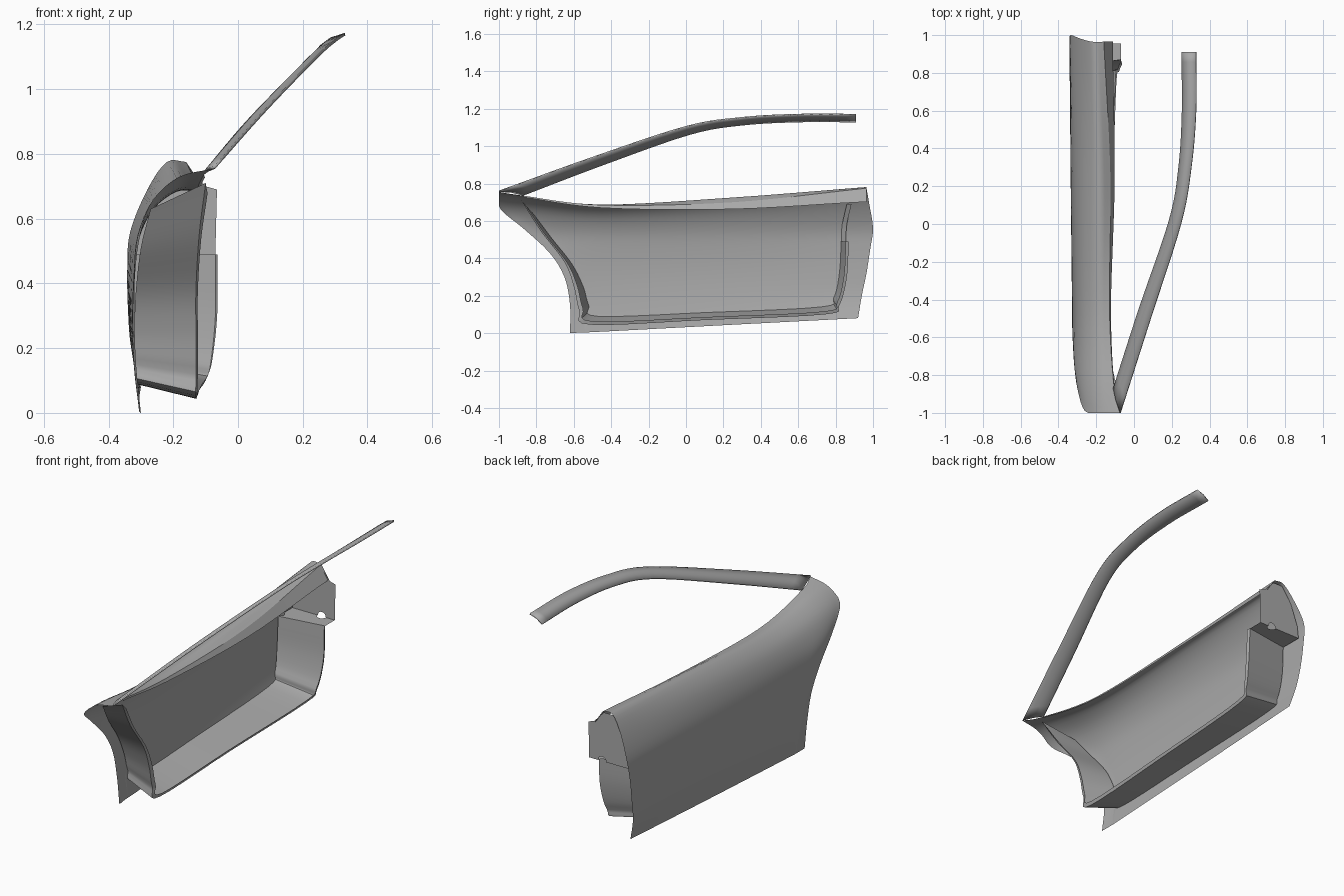
import bpy, math
from mathutils import Vector

cube = bpy.data.objects.get("Cube")
if cube:
    bpy.data.objects.remove(cube, do_unlink=True)

grey = bpy.data.materials.new("plain grey")
grey.use_nodes = True
colour = (0.4, 0.4, 0.4, 1)
grey.diffuse_color = colour
grey.node_tree.nodes["Principled BSDF"].inputs["Base Color"].default_value = colour


def make(name, verts, faces, thickness=0):
    mesh = bpy.data.meshes.new(name)
    mesh.from_pydata([tuple(v) for v in verts], [], faces)
    mesh.materials.append(grey)
    obj = bpy.data.objects.new(name, mesh)
    bpy.context.collection.objects.link(obj)
    bpy.ops.object.select_all(action='DESELECT')
    obj.select_set(True)
    bpy.context.view_layer.objects.active = obj
    bpy.ops.object.shade_smooth_by_angle(angle=math.radians(35))
    if thickness:
        mod = obj.modifiers.new("thickness", 'SOLIDIFY')
        mod.thickness = thickness
        mod.offset = -1
    return obj


def smooth(points, steps):
    """Catmull-Rom curve through the points, kept inside the overall length."""
    pts = [Vector(p) for p in points]
    ext = [2 * pts[0] - pts[1]] + pts + [2 * pts[-1] - pts[-2]]
    out = []
    for a, b, c, d in zip(ext, ext[1:], ext[2:], ext[3:]):
        for i in range(steps):
            t = i / steps
            p = (2 * b + (c - a) * t + (2 * a - 5 * b + 4 * c - d) * t * t
                 + (3 * b - a - 3 * c + d) * t ** 3) / 2
            p.y = max(-1, min(1, p.y))
            out.append(p)
    return out + [pts[-1]]


def loft(name, rails, thickness=0):
    n = len(rails[0])
    verts = [p for rail in rails for p in rail]
    faces = [(r * n + i, r * n + i + 1, r * n + n + i + 1, r * n + n + i)
             for r in range(len(rails) - 1) for i in range(n - 1)]
    return make(name, verts, faces, thickness)


# Outer skin: sections from hem to window sill, front to rear
front = [(-.30, -.62, 0), (-.315, -.62, .15), (-.32, -.65, .3), (-.318, -.73, .43),
         (-.3, -.87, .56), (-.26, -.99, .66), (-.18, -1, .73), (-.07, -1, .755)]
corner = [(-.305, -.55, .004), (-.322, -.55, .15), (-.326, -.57, .3), (-.322, -.64, .43),
          (-.31, -.75, .55), (-.26, -.85, .66), (-.18, -.87, .722), (-.105, -.87, .735)]
middle = [(x, -.45, z) for x, z in
          [(-.305, .008), (-.322, .16), (-.328, .3), (-.322, .43),
           (-.305, .54), (-.26, .63), (-.19, .683), (-.13, .685)]]
back = [(x, .25, z) for x, z in
        [(-.305, .045), (-.325, .17), (-.335, .3), (-.332, .43),
         (-.315, .55), (-.265, .66), (-.19, .725), (-.125, .70)]]
rear = [(-.30, .92, .08), (-.33, .94, .2), (-.34, .965, .32), (-.342, .985, .45),
        (-.333, 1, .56), (-.28, .98, .69), (-.22, .965, .775), (-.16, .965, .775)]
sections = [smooth(s, 4) for s in (front, corner, middle, back, rear)]
columns = [smooth(row, 6) for row in zip(*sections)]
loft("outer_skin", columns)

# Window sill: inner lip that drops from the rolled top edge
sill = columns[-1][6:]
drop = [p + Vector((.045, 0, -.065)) * (i / (len(sill) - 1)) ** 2 + Vector((.003, 0, -.008))
        for i, p in enumerate(sill)]
loft("sill_lip", [sill, drop])

# Inner tray: wall running down the front, along the bottom and up the rear
open_edge = smooth([(-.10, -.88, .71), (-.12, -.78, .55), (-.13, -.65, .38), (-.13, -.6, .25),
                    (-.13, -.57, .12), (-.13, -.51, .045), (-.12, .1, .07), (-.1, .74, .1),
                    (-.085, .82, .15), (-.07, .86, .3), (-.07, .87, .49)], 5)
skin_edge = smooth([(-.27, -.81, .63), (-.30, -.72, .51), (-.316, -.61, .37), (-.32, -.55, .25),
                    (-.318, -.52, .15), (-.313, -.47, .09), (-.314, .1, .11), (-.318, .72, .14),
                    (-.325, .79, .19), (-.333, .82, .32), (-.333, .83, .49)], 5)
lip = [Vector((a.x + .006, a.y * .6 + b.y * .4, a.z * .6 + b.z * .4))
       for a, b in zip(open_edge, skin_edge)]
loft("inner_tray", [skin_edge, open_edge, lip])


# Latch box: shelf and rear panel sharing a rounded notch
def notch(centre, radius, steps=8):
    return [(centre - radius * math.cos(math.pi * i / steps),
             radius * math.sin(math.pi * i / steps)) for i in range(steps + 1)]


level, depth = .49, .955
shelf = [(-.07, .87, level), (-.333, .83, level), (-.333, depth, level)]
shelf += [(x, depth - h, level) for x, h in notch(-.15, .025)] + [(-.07, depth, level)]
make("latch_shelf", shelf, [tuple(range(len(shelf)))])

panel = [(-.07, level), (-.065, .69), (-.10, .70), (-.16, .765), (-.22, .765),
         (-.28, .68), (-.325, .56), (-.333, level)]
panel = [(x, depth, z) for x, z in panel]
panel += [(x, depth, level + h) for x, h in notch(-.15, .025)]
make("latch_panel", panel, [tuple(range(len(panel)))])

# Rear flange: narrow rim from the tray up to the sill
rim = smooth([(-.333, .83, .49), (-.315, .835, .58), (-.25, .86, .69)], 5)
loft("rear_rim", [rim, [p + Vector((.02, .025, 0)) for p in rim]])

# Window frame: slim curved pillar sweeping up and back
outer_rail = smooth([(-.07, -1, .755), (.09, -.5, .935), (.25, 0, 1.1),
                     (.305, .3, 1.148), (.33, .6, 1.165), (.33, .91, 1.165)], 6)
inner_rail = smooth([(-.105, -.87, .735), (.03, -.45, .895), (.19, .02, 1.06),
                     (.24, .3, 1.11), (.258, .6, 1.127), (.255, .91, 1.127)], 6)
crown = [(a + b) / 2 + Vector((-.004, 0, .006)) for a, b in zip(outer_rail, inner_rail)]
loft("window_pillar", [inner_rail, crown, outer_rail], .008)
